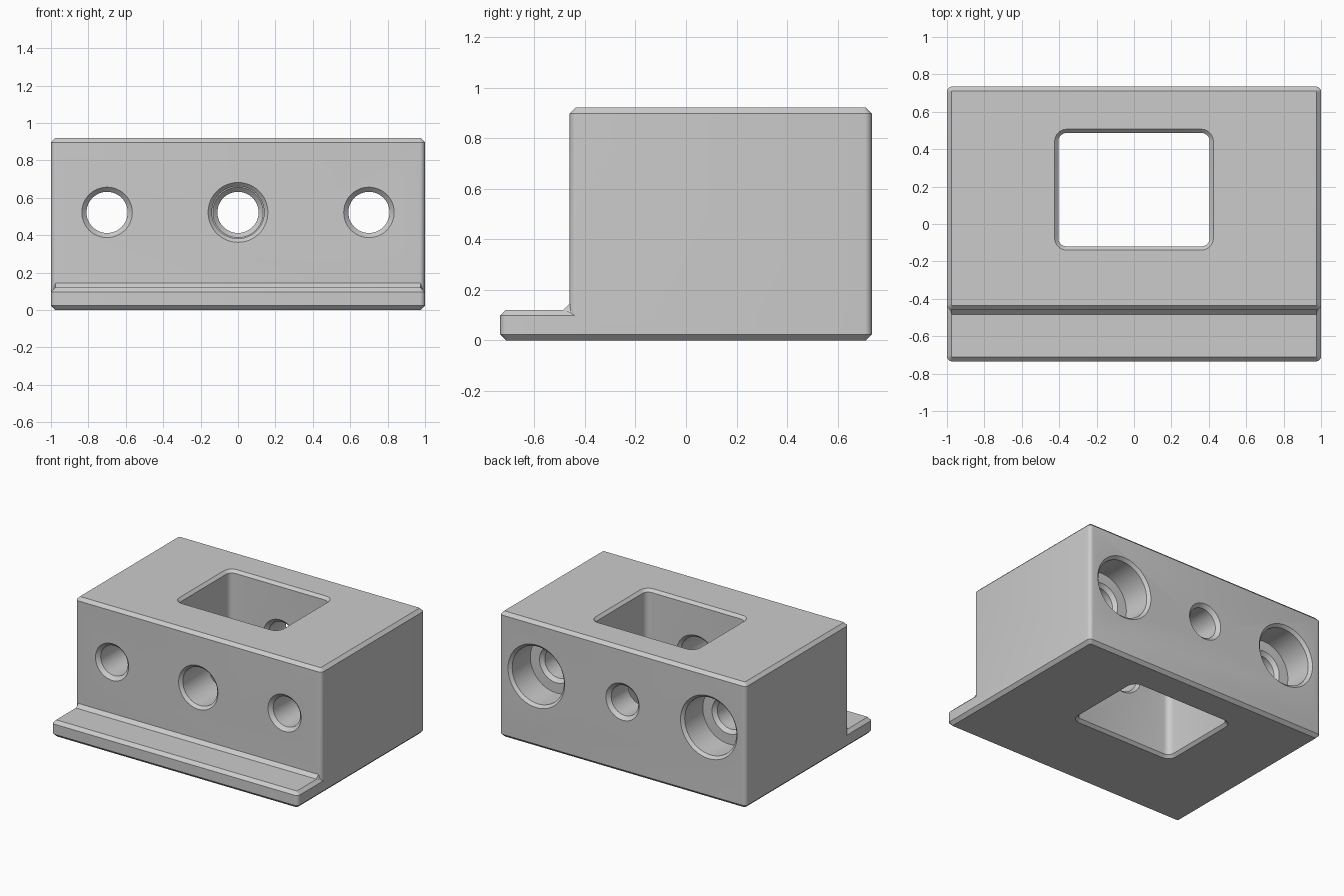
import bpy, bmesh, math

if "Cube" in bpy.data.objects:
    bpy.data.objects.remove(bpy.data.objects["Cube"])

grey = bpy.data.materials.new("plain grey")
grey.diffuse_color = (0.6, 0.6, 0.6, 1)
grey.use_nodes = True
grey.node_tree.nodes["Principled BSDF"].inputs["Base Color"].default_value = grey.diffuse_color


def finish(name, bm):
    bmesh.ops.recalc_face_normals(bm, faces=bm.faces[:])
    mesh = bpy.data.meshes.new(name)
    bm.to_mesh(mesh)
    bm.free()
    mesh.materials.append(grey)
    ob = bpy.data.objects.new(name, mesh)
    bpy.context.collection.objects.link(ob)
    return ob


def loft(name, rings):
    """Skin equal-length closed rings of points and cap both ends."""
    bm = bmesh.new()
    loops = [[bm.verts.new(p) for p in ring] for ring in rings]
    n = len(loops[0])
    for a, b in zip(loops, loops[1:]):
        for i in range(n):
            j = (i + 1) % n
            bm.faces.new((a[i], a[j], b[j], b[i]))
    bm.faces.new(loops[0])
    bm.faces.new(loops[-1])
    return finish(name, bm)


def rounded_prism(name, x, y0, y1, radius, layers, segs=5):
    """Rounded rectangle swept through (height, outward offset) layers."""
    rings = []
    for z, off in layers:
        r = max(radius + off, 0.008)
        hx, lo, hi = x + off - r, y0 - off + r, y1 + off - r
        ring = []
        corners = ((hx, hi), (-hx, hi), (-hx, lo), (hx, lo))
        for k, (cx, cy) in enumerate(corners):
            for s in range(segs + 1):
                a = (k + s / segs) * math.pi / 2
                ring.append((cx + r * math.cos(a), cy + r * math.sin(a), z))
        rings.append(ring)
    return loft(name, rings)


def bore(name, x, z, profile, segs=48):
    """Turned cutter along y from (depth, radius) pairs."""
    angles = [2 * math.pi * i / segs for i in range(segs)]
    return loft(name, [[(x + r * math.cos(a), y, z + r * math.sin(a))
                        for a in angles] for y, r in profile])


def combine(target, other, operation):
    mod = target.modifiers.new(operation.lower(), 'BOOLEAN')
    mod.operation = operation
    mod.solver = 'EXACT'
    mod.object = other
    bpy.context.view_layer.objects.active = target
    bpy.ops.object.modifier_apply(modifier=mod.name)
    bpy.data.objects.remove(other)


# Chamfered main block and the thin plate forming the front ledge
C, R = 0.023, 0.028
body = rounded_prism("mounting_block", 1, -0.46, 0.735, R,
                     [(0, -C), (C, 0), (0.92 - C, 0), (0.92, -C)])
ledge = rounded_prism("front_ledge", 1, -0.735, 0.735, R,
                      [(0, -C), (C, 0), (0.12 - C, 0), (0.12, -C)])
combine(body, ledge, 'UNION')

# Sloped strip in the inside corner between ledge and block
bm = bmesh.new()
for s in (-1, 1):
    for p in ((0.975, -0.485, 0.12), (0.975, -0.46, 0.145), (0.999, -0.432, 0.1),
              (0.975, -0.4, 0.145), (0.975, -0.4, 0.06), (0.975, -0.485, 0.06)):
        bm.verts.new((s * p[0], p[1], p[2]))
bmesh.ops.convex_hull(bm, input=bm.verts[:])
bmesh.ops.dissolve_limit(bm, angle_limit=0.01, verts=bm.verts[:], edges=bm.edges[:])
combine(body, finish("corner_strip", bm), 'UNION')

# Rectangular window through the block, chamfered top and bottom
combine(body, rounded_prism("window_cutter", 0.405, -0.12, 0.487, 0.045,
        [(-0.02, 0.04), (0.02, 0), (0.9, 0), (0.94, 0.04)]), 'DIFFERENCE')

# Centre hole: wide in the front wall, narrow in the back wall
combine(body, bore("centre_cutter", 0, 0.522,
        [(-0.48, 0.18), (-0.44, 0.14), (-0.14, 0.14), (-0.1, 0.18), (0.467, 0.155),
         (0.512, 0.11), (0.71, 0.11), (0.755, 0.155)]), 'DIFFERENCE')

# Side holes, counterbored from the back
for x in (-0.7, 0.7):
    combine(body, bore("side_cutter", x, 0.522,
            [(-0.48, 0.155), (-0.435, 0.11), (0.48, 0.11), (0.505, 0.135),
             (0.505, 0.21), (0.715, 0.21), (0.755, 0.25)]), 'DIFFERENCE')

# Smooth the bores and round corners, keep chamfers crisp
bpy.ops.object.select_all(action='DESELECT')
body.select_set(True)
bpy.context.view_layer.objects.active = body
bpy.ops.object.shade_smooth_by_angle(angle=math.radians(30))
